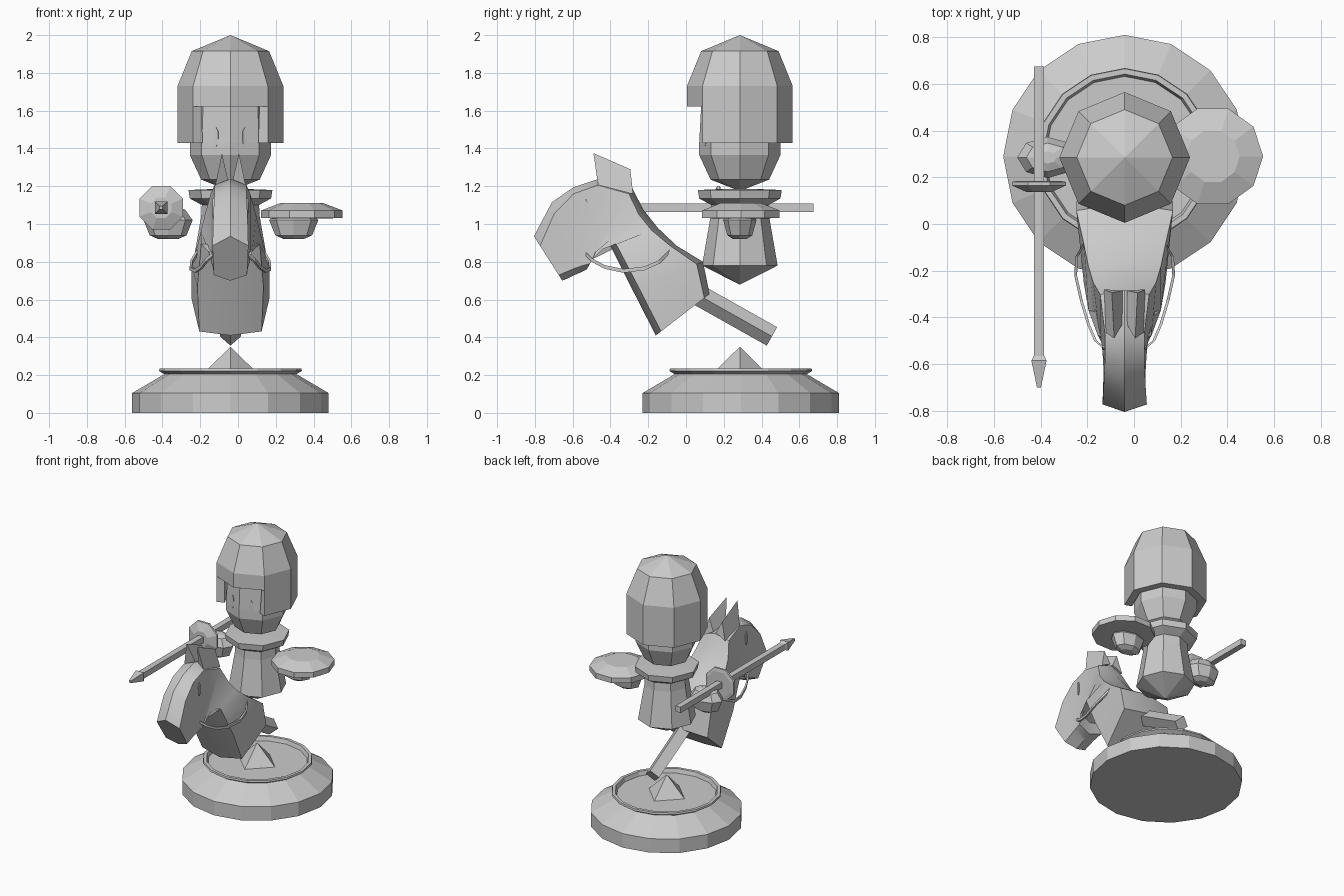
import bpy, bmesh, math
from mathutils import Vector, Matrix

if "Cube" in bpy.data.objects:
    bpy.data.objects.remove(bpy.data.objects["Cube"])

CX, CY = -0.04, 0.285          # vertical axis of the rider and the base
stone = bpy.data.materials.new("plain_grey")
stone.diffuse_color = (0.6, 0.6, 0.6, 1)
stone.use_nodes = True
stone.node_tree.nodes["Principled BSDF"].inputs["Base Color"].default_value = stone.diffuse_color


def make(name, verts, faces, recalc=True):
    me = bpy.data.meshes.new(name)
    me.from_pydata([tuple(v) for v in verts], [], faces)
    if recalc:
        bm = bmesh.new()
        bm.from_mesh(me)
        bmesh.ops.recalc_face_normals(bm, faces=bm.faces)
        bm.to_mesh(me)
        bm.free()
    me.materials.append(stone)
    ob = bpy.data.objects.new(name, me)
    bpy.context.collection.objects.link(ob)
    return ob


def loft(name, rings):
    """Skin closed rings of equal length and cap both ends."""
    n = len(rings[0])
    verts = [v for r in rings for v in r]
    faces = [(k * n + i, k * n + (i + 1) % n, (k + 1) * n + (i + 1) % n, (k + 1) * n + i)
             for k in range(len(rings) - 1) for i in range(n)]
    faces += [tuple(range(n)), tuple(range(len(verts) - n, len(verts)))]
    return make(name, verts, faces)


def lathe(name, profile, n, centre, sx=1, sy=1, turn=None):
    """Revolve (radius, height) pairs about z, then turn and move."""
    turn = turn or Matrix.Identity(3)
    rings = [[turn @ Vector((r * sx * math.cos(math.tau * i / n),
                             r * sy * math.sin(math.tau * i / n), z)) + Vector(centre)
              for i in range(n)] for r, z in profile]
    return loft(name, rings)


def smooth(ob, angle):
    bpy.ops.object.select_all(action='DESELECT')
    ob.select_set(True)
    bpy.context.view_layer.objects.active = ob
    bpy.ops.object.shade_smooth_by_angle(angle=math.radians(angle))


T = 0.002                       # tiny radius that closes a point

# Base with a raised rim, sunken floor and a small pyramid
lathe("base", [(0.52, 0), (0.52, 0.105), (0.35, 0.205), (0.378, 0.222), (0.375, 0.235),
               (0.352, 0.235), (0.342, 0.205)], 16, (CX, CY + 0.005, 0))
lathe("base_spike", [(0.15, 0.203), (T, 0.348)], 4, (CX, CY, 0))

# Rider body, collar and head
lathe("torso", [(T, 0.68), (0.2, 0.78), (0.155, 1.04), (0.15, 1.13)], 8, (CX, CY, 0))
lathe("collar", [(0.15, 1.1), (0.215, 1.135), (0.222, 1.18), (0.1, 1.185)], 8, (CX, CY, 0))
lathe("head", [(T, 1.175), (0.155, 1.235), (0.215, 1.365), (0.215, 1.43), (0.205, 1.62),
               (0.15, 1.76)], 8, (CX, CY, 0))

# Helmet shell, open over the face
heights = [(0.28, 1.43), (0.28, 1.622), (0.28, 1.73), (0.205, 1.915)]
hv = [(CX + r * math.cos(math.tau * i / 8), CY + r * math.sin(math.tau * i / 8), z)
      for r, z in heights for i in range(8)]
hv.append((CX, CY, 2.0))
hf = []
for k in range(3):
    for i in range(8):
        if not (k == 0 and i in (5, 6)):        # the two front panels are missing
            j = (i + 1) % 8
            hf.append((k * 8 + i, k * 8 + j, k * 8 + 8 + j, k * 8 + 8 + i))
hf += [(24 + i, 24 + (i + 1) % 8, 32) for i in range(8)]
del hv[6]                                       # unused lower front corner
hf = [tuple(a - 1 if a > 6 else a for a in f) for f in hf]
helmet = make("helmet", hv, hf, recalc=False)
mod = helmet.modifiers.new("thickness", 'SOLIDIFY')
mod.thickness, mod.offset = 0.055, -1


def plate(name, centre, normal, w, h, t=0.008):
    """Thin upright lozenge facing along normal."""
    nrm = Vector(normal).normalized()
    side = nrm.cross(Vector((0, 0, 1))).normalized()
    up = side.cross(nrm)
    outline = [(-0.5, -0.3), (0, -0.5), (0.5, -0.3), (0.5, 0.3), (0, 0.5), (-0.5, 0.3)]
    loft(name, [[Vector(centre) + side * a * w + up * b * h + nrm * d for a, b in outline]
                for d in (-t / 2, t / 2)])


for s, tag in ((-1, "left"), (1, "right")):
    # Rider eyes lie on the two front faces of the head
    ang = math.radians(22.5)
    d = Vector((s * math.sin(ang), -math.cos(ang), 0))
    plate("eye_" + tag, Vector((CX, CY, 1.46)) + d * 0.196 + Vector((0, 0, 0)), d, 0.024, 0.1)
    # Hands
    lathe("hand_" + tag, [(0.4, -0.085), (0.75, -0.065), (1, 0.015), (0.7, 0.07), (0.3, 0.085)],
          8, (0.295 if s > 0 else -0.37, CY, 1.005), 0.13, 0.088)

# Shield lying flat on the raised hand
lathe("shield", [(0.15, 1.03), (0.215, 1.032), (0.215, 1.072), (0.115, 1.11)], 10, (0.338, 0.29, 0))

# Lance: profiles turned so the height axis runs toward -y
to_front = Matrix.Rotation(math.radians(90), 3, 'X')
square = to_front @ Matrix.Rotation(math.radians(45), 3, 'Z')
lx, lz = -0.407, 1.086
lathe("lance_shaft", [(0.031, -0.675), (0.031, 0.58)], 4, (lx, 0, lz), turn=square)
lathe("lance_tip", [(0.031, 0.565), (0.046, 0.585), (0.012, 0.7)], 4, (lx, 0, lz), turn=square)
lathe("lance_guard", [(0.1, -0.185), (0.125, -0.18), (0.125, -0.165), (0.06, -0.138)], 8,
      (lx, 0, lz), turn=to_front @ Matrix.Rotation(math.radians(22.5), 3, 'Z'))

# Hobby horse: sections of (top y, z), (underside y, z), top half width, lower half width
sections = [((0.125, 0.63), (-0.16, 0.41), 0.207, 0.165),
            ((0.09, 0.80), (-0.285, 0.655), 0.207, 0.175),
            ((-0.05, 0.885), (-0.405, 0.895), 0.175, 0.155),
            ((-0.15, 0.98), (-0.51, 0.84), 0.155, 0.115),
            ((-0.225, 1.075), (-0.52, 0.79), 0.135, 0.105),
            ((-0.285, 1.19), (-0.525, 0.76), 0.105, 0.1),
            ((-0.46, 1.24), (-0.555, 0.745), 0.085, 0.095),
            ((-0.595, 1.195), (-0.59, 0.73), 0.085, 0.092),
            ((-0.71, 1.115), (-0.62, 0.715), 0.09, 0.09),
            ((-0.805, 0.935), (-0.655, 0.70), 0.095, 0.088)]
rings = []
for k, (t, b, wt, wb) in enumerate(sections):
    t, b = Vector((CX, *t)), Vector((CX, *b))
    step = (b - t).normalized()
    top = t + step * (0.035 if k < 8 else 0.06)
    low = b - step * 0.035
    x = Vector((1, 0, 0))
    rings.append([t, top + x * wt, low + x * wb, b, low - x * wb, top - x * wt])
smooth(loft("horse_head", rings), 32)

for s, tag in ((-1, "left"), (1, "right")):
    # Pointed ears
    pts = [(0.045, -0.49, 1.375), (0.01, -0.43, 1.22), (0.088, -0.46, 1.17),
           (0.055, -0.295, 1.29), (0.01, -0.285, 1.2), (0.088, -0.28, 1.16)]
    make("horse_ear_" + tag, [(CX + s * x, y, z) for x, y, z in pts],
         [(0, 1, 2), (3, 5, 4), (0, 3, 4, 1), (0, 2, 5, 3), (1, 4, 5, 2)])
    plate("horse_eye_" + tag, (CX + s * 0.09, -0.53, 1.085), (s, -0.03, 0), 0.018, 0.1)
    # Rein: thin square band swept along a sagging path
    path = [(0.09, -0.53, 0.84), (0.125, -0.5, 0.81), (0.155, -0.43, 0.772),
            (0.185, -0.33, 0.752), (0.21, -0.22, 0.765), (0.205, -0.14, 0.80), (0.17, -0.08, 0.86)]
    band = [(-0.006, -0.01), (0.006, -0.01), (0.006, 0.01), (-0.006, 0.01)]
    loft("rein_" + tag, [[(CX + s * (x + a), y, z + b) for a, b in band] for x, y, z in path])

# Stick behind the horse head, diamond in section
start, end = Vector((CX, -0.02, 0.672)), Vector((CX, 0.455, 0.405))
axis = (end - start).normalized()
up = axis.cross(Vector((1, 0, 0))).normalized() * 0.056
side = Vector((0.056, 0, 0))
loft("stick", [[p + up, p + side, p - up, p - side] for p in (start, end)])
